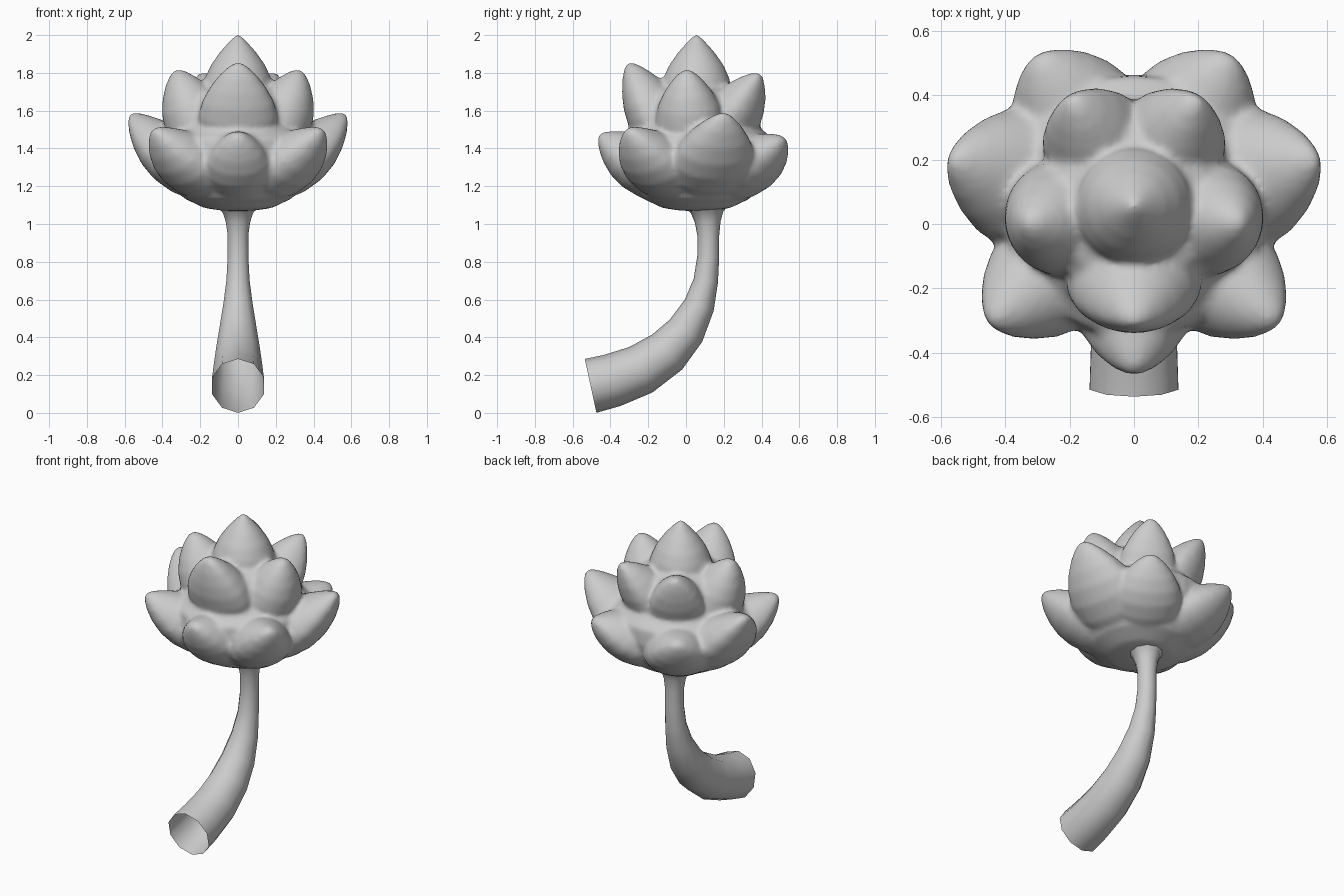
import bpy, bmesh, math
from mathutils import Vector

if "Cube" in bpy.data.objects:
    bpy.data.objects.remove(bpy.data.objects["Cube"])

CY = 0.055  # flower axis in y


def loft(bm, rings, cap=True):
    """Bridge rings of points into a tube, optionally closed at both ends."""
    loops = [[bm.verts.new(p) for p in ring] for ring in rings]
    n = len(loops[0])
    for a, b in zip(loops, loops[1:]):
        for i in range(n):
            j = (i + 1) % n
            bm.faces.new((a[i], a[j], b[j], b[i]))
    if cap:
        bm.faces.new(loops[0][::-1])
        bm.faces.new(loops[-1])


def finish(bm, name):
    bmesh.ops.recalc_face_normals(bm, faces=bm.faces[:])
    for f in bm.faces:
        f.smooth = True
    me = bpy.data.meshes.new(name)
    bm.to_mesh(me)
    bm.free()
    ob = bpy.data.objects.new(name, me)
    bpy.context.collection.objects.link(ob)
    return ob


def lathe(bm, profile, n=32):
    loft(bm, [[(r * math.cos(2 * math.pi * i / n), CY + r * math.sin(2 * math.pi * i / n), z)
               for i in range(n)] for r, z in profile])


# fullness of a petal along its length
FULL = [(0, .3), (.12, .7), (.25, .9), (.4, 1), (.55, 1), (.68, .9),
        (.8, .71), (.9, .48), (.965, .27), (1, .1)]


def petal(bm, angle, base, ctrl, tip, width, t_out, t_in, n=24):
    """Plump petal along a curved spine, thicker towards the flower axis."""
    a = math.radians(angle)
    out, side, up = Vector((math.cos(a), math.sin(a), 0)), Vector((-math.sin(a), math.cos(a), 0)), Vector((0, 0, 1))
    b, c, t = Vector(base), Vector(ctrl), Vector(tip)
    rings = []
    for s, f in FULL:
        p = b * (1 - s) ** 2 + c * 2 * s * (1 - s) + t * s * s
        d = ((c - b) * (1 - s) + (t - c) * s).normalized()
        mid = Vector((0, CY, 0)) + out * p.x + up * p.y
        nrm = out * -d.y + up * d.x
        ring = []
        for i in range(n):
            k = 2 * math.pi * i / n
            th = t_in if math.sin(k) > 0 else t_out
            ring.append(mid + side * (width * f * math.cos(k)) + nrm * (th * f * math.sin(k)))
        rings.append(ring)
    loft(bm, rings)


# flower: core, bud and two tiers of petals fused into one soft skin
bm = bmesh.new()
lathe(bm, [(.08, 1.07), (.18, 1.085), (.285, 1.135), (.365, 1.235), (.41, 1.35),
           (.405, 1.45), (.35, 1.5), (.31, 1.54), (.29, 1.64), (.24, 1.7), (.15, 1.74)])
lathe(bm, [(.15, 1.5), (.18, 1.6), (.188, 1.7), (.176, 1.77), (.145, 1.84),
           (.1, 1.905), (.055, 1.957), (.025, 1.99), (.006, 2.006)])

outer = [(-90, .51, 1.475, .185), (-39, .57, 1.50, .19), (14.5, .585, 1.58, .225), (57, .55, 1.455, .205)]
for ang, r, z, w in outer:
    for a in ([ang] if ang == -90 else [ang, 180 - ang]):
        petal(bm, a, (.05, 1.19), (.62 * r, 1.235), (r, z), w, .125, .19)

inner = [(-90, .36, 1.85, .21, .25, .12), (-9, .33, 1.815, .18, .25, .16), (60, .385, 1.795, .17, .24, .105)]
for ang, r, z, w, c, th in inner:
    for a in ([ang] if ang == -90 else [ang, 180 - ang]):
        petal(bm, a, (.10, 1.35), (c, 1.50), (r, z), w, th, .19)

flower = finish(bm, "flower")
rm = flower.modifiers.new("fuse", 'REMESH')
rm.mode = 'VOXEL'
rm.voxel_size = 0.014
rm.use_smooth_shade = True
sm = flower.modifiers.new("soften", 'SMOOTH')
sm.factor = 0.5
sm.iterations = 8

# stem: open curved tube, thick at the cut end and flared under the flower
path = [(-.505, .143, .146), (-.39, .172, .142), (-.24, .228, .135), (-.10, .322, .122),
        (.0, .435, .104), (.07, .57, .082), (.105, .70, .065), (.118, .83, .058),
        (.118, .94, .058), (.115, 1.01, .068), (.112, 1.06, .085), (.11, 1.10, .12)]
bm = bmesh.new()
rings = []
for i, (y, z, r) in enumerate(path):
    if i == 0:
        d = Vector((0, .977, .212))
    else:
        q, o = path[min(i + 1, len(path) - 1)], path[i - 1]
        d = Vector((0, q[0] - o[0], q[1] - o[1])).normalized()
    nrm = Vector((0, -d.z, d.y))
    rings.append([Vector((0, y, z)) + Vector((r * .99 * math.sin(k), 0, 0)) + nrm * (r * math.cos(k))
                  for k in (2 * math.pi * j / 10 for j in range(10))])
loft(bm, rings, cap=False)
finish(bm, "stem")
